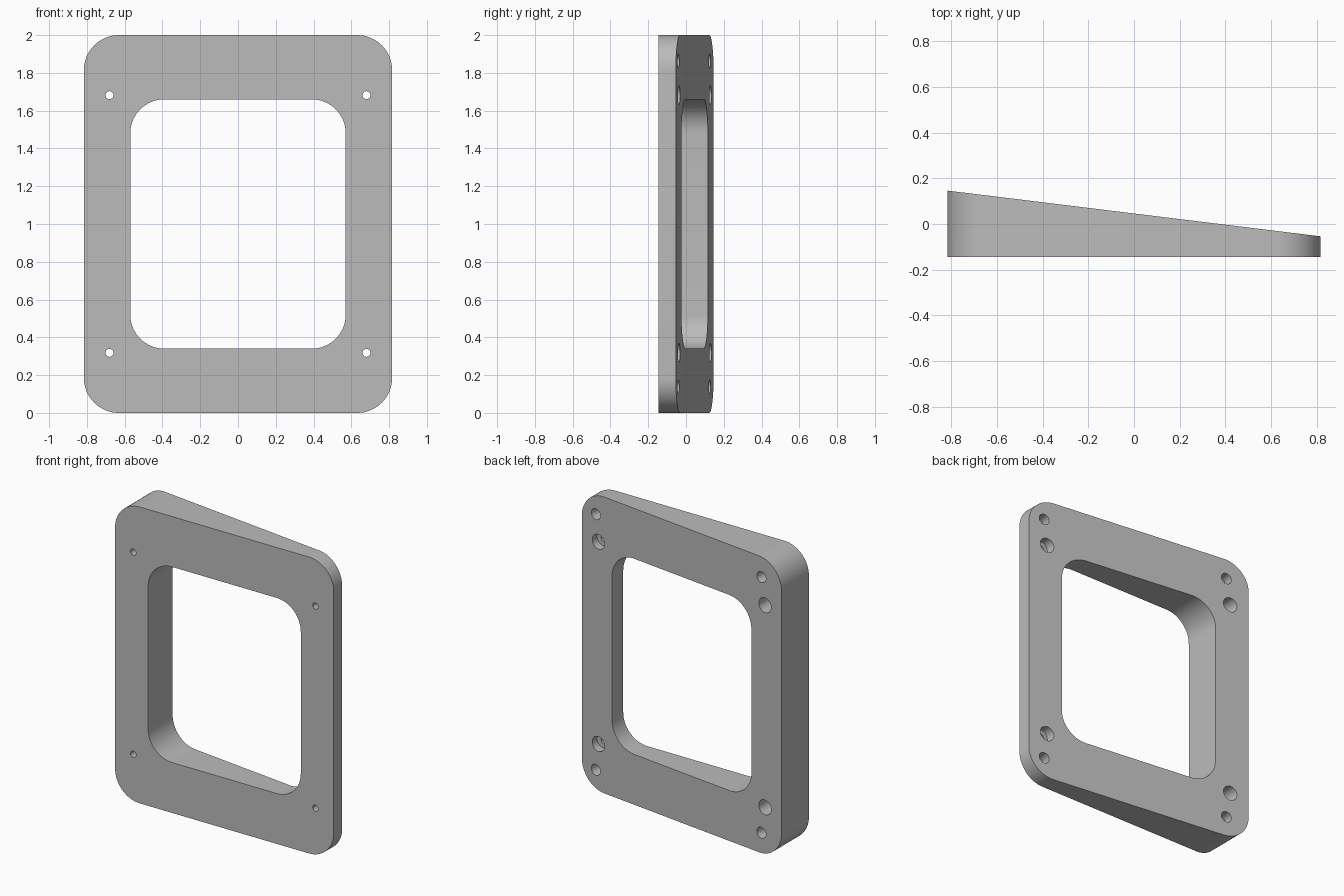
import bpy
import bmesh
from math import pi, cos, sin, atan2
from mathutils import Matrix, Vector

cube = bpy.data.objects.get("Cube")
if cube:
    bpy.data.objects.remove(cube, do_unlink=True)

HALF_W, HEIGHT, FRONT = 0.816, 2.0, -0.145
THICK, THIN = 0.146, -0.054          # back face y at the -x and +x edges
SLOPE = (THIN - THICK) / (2 * HALF_W)


def back_y(x):
    return (THICK + THIN) / 2 + SLOPE * x


def make_object(name, bm):
    bmesh.ops.recalc_face_normals(bm, faces=bm.faces)
    mesh = bpy.data.meshes.new(name)
    bm.to_mesh(mesh)
    bm.free()
    obj = bpy.data.objects.new(name, mesh)
    bpy.context.collection.objects.link(obj)
    return obj


def rounded_block(name, half_w, half_h, radius, y_front, y_back, steps=16):
    """Rounded rectangle in XZ; y_back gives the rear depth for each x."""
    bm = bmesh.new()
    ring = []
    for i, (sx, sz) in enumerate([(1, 1), (-1, 1), (-1, -1), (1, -1)]):
        for s in range(steps + 1):
            a = (i + s / steps) * pi / 2
            ring.append((sx * (half_w - radius) + radius * cos(a),
                         HEIGHT / 2 + sz * (half_h - radius) + radius * sin(a)))
    front = [bm.verts.new((x, y_front, z)) for x, z in ring]
    back = [bm.verts.new((x, y_back(x), z)) for x, z in ring]
    bm.faces.new(front)
    bm.faces.new(back[::-1])
    for i in range(len(ring)):
        j = (i + 1) % len(ring)
        bm.faces.new((front[i], front[j], back[j], back[i]))
    return make_object(name, bm)


def drill(name, start, end, radius):
    """Cylinder cutter between two points."""
    start, end = Vector(start), Vector(end)
    axis = end - start
    turn = axis.to_track_quat('Z', 'Y').to_matrix().to_4x4()
    bm = bmesh.new()
    bmesh.ops.create_cone(bm, cap_ends=True, segments=32, radius1=radius, radius2=radius,
                          depth=axis.length,
                          matrix=Matrix.Translation((start + end) / 2) @ turn)
    return make_object(name, bm)


def cut(target, cutter):
    mod = target.modifiers.new("cut", 'BOOLEAN')
    mod.operation = 'DIFFERENCE'
    mod.solver = 'EXACT'
    mod.object = cutter
    bpy.context.view_layer.objects.active = target
    bpy.ops.object.modifier_apply(modifier=mod.name)
    bpy.data.objects.remove(cutter, do_unlink=True)


# Wedge plate with the large window
plate = rounded_block("wedge_plate", HALF_W, HEIGHT / 2, 0.185, FRONT, back_y)
cut(plate, rounded_block("window_cutter", 0.57, 0.66, 0.18, -0.5, lambda x: 0.5))

# Direction square to the sloping back
tilt = atan2(SLOPE, 1)
normal = Vector((-sin(tilt), cos(tilt), 0))

for sx in (-1, 1):
    for sz in (-1, 1):
        # Screw hole with a counterbore from the back
        x, z = sx * 0.68, 1 + sz * 0.682
        cut(plate, drill("counterbore_cutter", (x, -0.095, z), (x, 0.4, z), 0.05))
        cut(plate, drill("screw_cutter", (x, -0.4, z), (x, 0.3, z), 0.021))
        # Blind hole square to the back
        x, z = 0.025 + sx * 0.676, 1 + sz * 0.863
        mouth = Vector((x, back_y(x), z))
        cut(plate, drill("blind_cutter", mouth - normal * 0.07, mouth + normal * 0.1, 0.037))

# Single grey material
grey = bpy.data.materials.new("plain_grey")
grey.use_nodes = True
colour = (0.5, 0.5, 0.5, 1)
grey.diffuse_color = colour
grey.node_tree.nodes["Principled BSDF"].inputs["Base Color"].default_value = colour
plate.data.materials.clear()
plate.data.materials.append(grey)
for poly in plate.data.polygons:
    poly.material_index = 0

bpy.ops.object.select_all(action='DESELECT')
plate.select_set(True)
bpy.context.view_layer.objects.active = plate
bpy.ops.object.shade_smooth_by_angle(angle=pi / 6)
